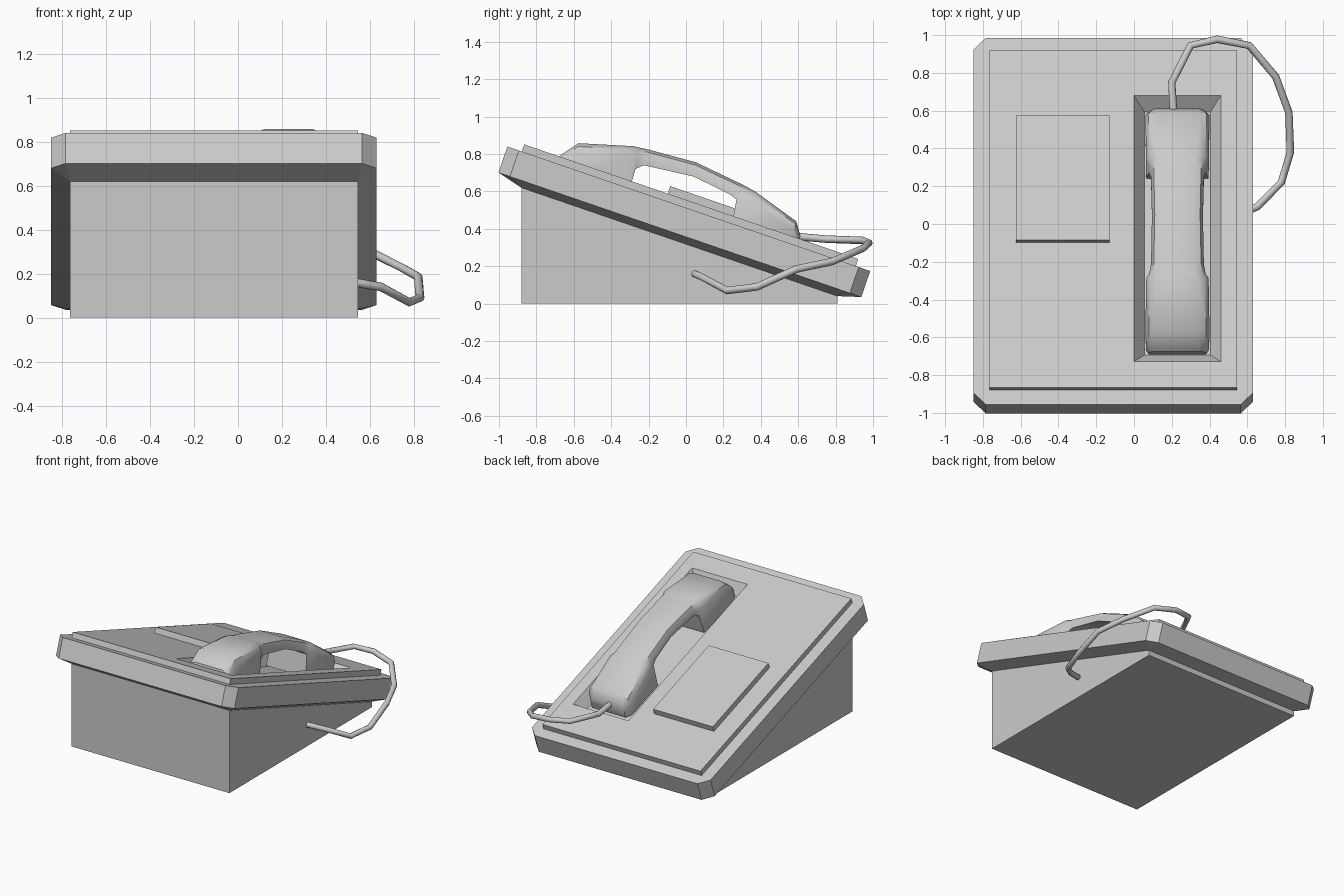
import bpy, bmesh, math
from mathutils import Matrix, Vector

cube = bpy.data.objects.get("Cube")
if cube:
    bpy.data.objects.remove(cube)

GREY = bpy.data.materials.new("plain grey")
GREY.use_nodes = True
GREY.diffuse_color = (0.6, 0.6, 0.6, 1)
GREY.node_tree.nodes["Principled BSDF"].inputs["Base Color"].default_value = (0.6, 0.6, 0.6, 1)

# Frame of the sloping console top: local x, v along the slope, h out of it
TILT = (Matrix.Translation((-0.11, 0.015, 0.5075))
        @ Matrix.Rotation(-math.atan(0.343), 4, 'X'))


def ring(x, v, h, cut=0.0):
    """Rectangle with cut corners, as eight points at height h."""
    pts = []
    for sx, sv, flip in ((0, 0, 0), (1, 0, 1), (1, 1, 0), (0, 1, 1)):
        dx, dv = (cut, -cut)[sx], (cut, -cut)[sv]
        pair = [(x[sx], v[sv] + dv, h), (x[sx] + dx, v[sv], h)]
        pts += pair[::-1] if flip else pair
    return pts


def loft(name, rings, matrix=Matrix(), smooth=None):
    """Skin a run of equal rings and cap both ends."""
    bm = bmesh.new()
    rows = [[bm.verts.new(matrix @ Vector(p)) for p in r] for r in rings]
    n = len(rows[0])
    for a, b in zip(rows, rows[1:]):
        for i in range(n):
            j = (i + 1) % n
            bm.faces.new((a[i], a[j], b[j], b[i]))
    bm.faces.new(rows[0][::-1])
    bm.faces.new(rows[-1])
    bmesh.ops.remove_doubles(bm, verts=bm.verts, dist=1e-4)
    bmesh.ops.recalc_face_normals(bm, faces=bm.faces)
    mesh = bpy.data.meshes.new(name)
    bm.to_mesh(mesh)
    bm.free()
    mesh.materials.append(GREY)
    obj = bpy.data.objects.new(name, mesh)
    bpy.context.collection.objects.link(obj)
    if smooth:
        bpy.ops.object.select_all(action='DESELECT')
        bpy.context.view_layer.objects.active = obj
        obj.select_set(True)
        bpy.ops.object.shade_smooth_by_angle(angle=math.radians(smooth))
    return obj


# Wedge base
side = [(-0.88, 0), (0.81, 0), (0.81, 0.04), (-0.88, 0.62)]
loft("wedge_base", [[(x, y, z) for y, z in side] for x in (-0.765, 0.545)])

# Console: tapered underside, slab, raised panel and handset cradle in one skin
panel_x, panel_v = (-0.655, 0.655), (-0.944, 0.944)
slab_x, slab_v = (-0.74, 0.74), (-1.0255, 1.0255)
loft("console", [
    ring(panel_x, (-0.883, 0.903), -0.184),
    ring(slab_x, slab_v, -0.147, 0.065),
    ring(slab_x, slab_v, 0, 0.065),
    ring(panel_x, panel_v, 0),
    ring(panel_x, panel_v, 0.04),
    ring((0.11, 0.57), (-0.8, 0.69), 0.04),
    ring((0.165, 0.515), (-0.735, 0.625), -0.04),
], TILT)

# Keypad plate
key_x, key_v = (-0.515, -0.02), (-0.133, 0.564)
loft("keypad_plate", [ring(key_x, key_v, h) for h in (0.035, 0.082)], TILT)

# Handset: top (y, z), bottom (y, z), half width, edge rounding
STATIONS = [
    ((-0.675, 0.79), (-0.69, 0.71), 0.15, 0.04),
    ((-0.655, 0.805), (-0.67, 0.70), 0.165, 0.05),
    ((-0.575, 0.858), (-0.60, 0.68), 0.17, 0.06),
    ((-0.28, 0.842), (-0.31, 0.585), 0.165, 0.06),
    ((-0.26, 0.837), (-0.27, 0.72), 0.15, 0.06),
    ((-0.20, 0.824), (-0.225, 0.74), 0.14, 0.05),
    ((0.053, 0.756), (0.04, 0.68), 0.135, 0.05),
    ((0.30, 0.638), (0.23, 0.587), 0.14, 0.05),
    ((0.355, 0.608), (0.27, 0.558), 0.15, 0.06),
    ((0.37, 0.60), (0.24, 0.40), 0.165, 0.06),
    ((0.59, 0.44), (0.55, 0.30), 0.17, 0.05),
    ((0.612, 0.36), (0.585, 0.285), 0.14, 0.03),
]


def section(top, bottom, w, c):
    top, bottom = Vector((0, *top)), Vector((0, *bottom))
    down = (bottom - top).normalized()
    c = min(c, (bottom - top).length * 0.8)
    half = [(w, bottom), (w, top + down * c),
            (w - c * 0.3, top + down * c * 0.3), (w - c, top)]
    right = [(0.23 + x, p.y, p.z) for x, p in half]
    left = [(0.23 - x, p.y, p.z) for x, p in reversed(half)]
    return right + left


loft("handset", [section(*s) for s in STATIONS], smooth=40)

# Cord from the handset round to the side of the base
PATH = [(0.21, 0.58, 0.36), (0.20, 0.75, 0.345), (0.30, 0.945, 0.338),
        (0.44, 0.978, 0.325), (0.61, 0.945, 0.295), (0.75, 0.78, 0.225),
        (0.82, 0.59, 0.185), (0.828, 0.38, 0.09), (0.78, 0.22, 0.07),
        (0.65, 0.09, 0.14), (0.53, 0.045, 0.16)]


def cord_ring(i, radius=0.02, sides=8):
    before, after = Vector(PATH[max(i - 1, 0)]), Vector(PATH[min(i + 1, len(PATH) - 1)])
    along = (after - before).normalized()
    across = along.cross(Vector((0, 0, 1))).normalized()
    up = across.cross(along)
    angles = [math.tau * k / sides for k in range(sides)]
    return [Vector(PATH[i]) + (across * math.cos(a) + up * math.sin(a)) * radius
            for a in angles]


loft("cord", [cord_ring(i) for i in range(len(PATH))], smooth=50)
